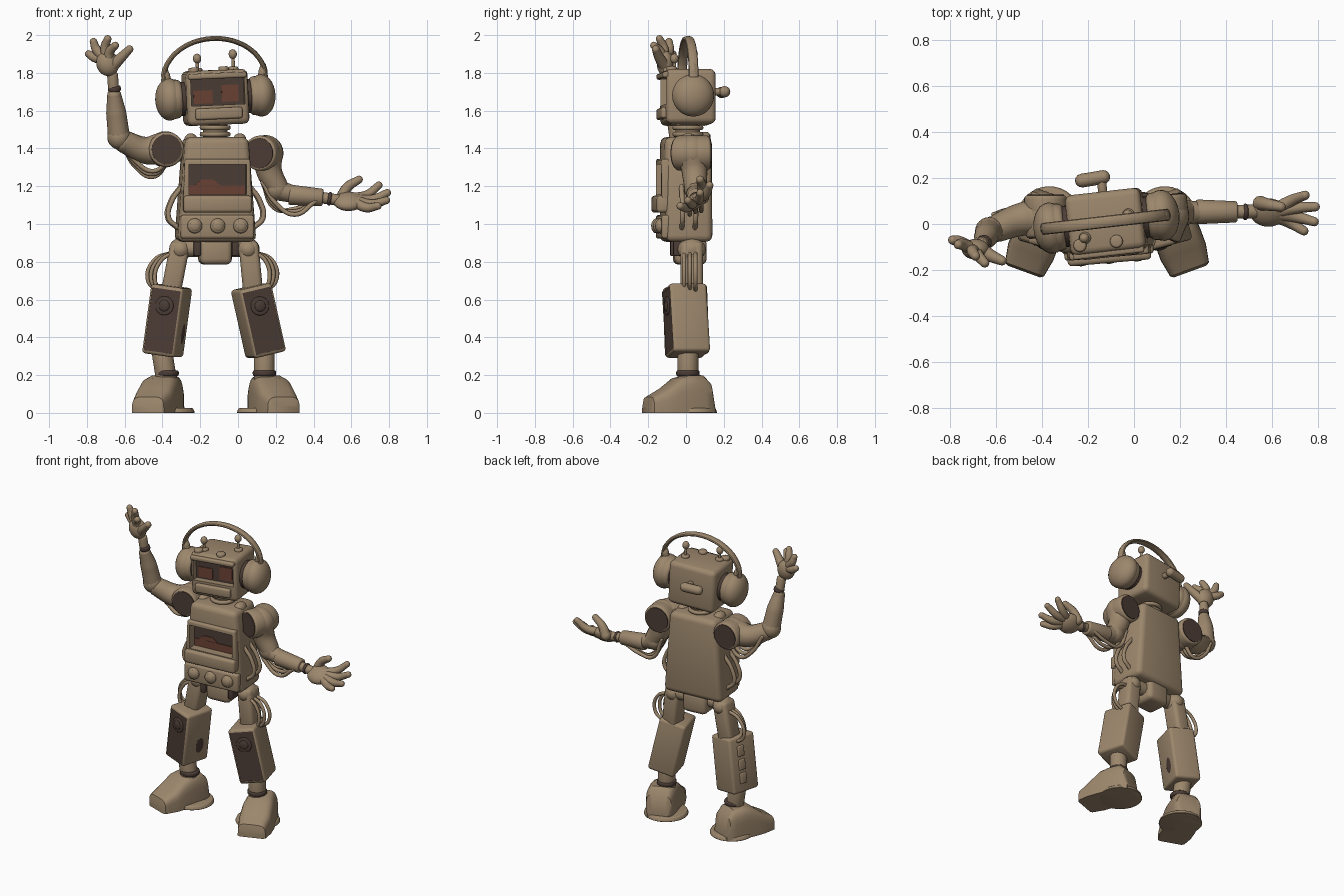
import bpy, bmesh, math
from math import radians, pi
from mathutils import Matrix, Vector, Euler

if "Cube" in bpy.data.objects:
    bpy.data.objects.remove(bpy.data.objects["Cube"])


def material(name, rgb):
    m = bpy.data.materials.new(name)
    m.use_nodes = True
    m.diffuse_color = (*rgb, 1)
    m.node_tree.nodes["Principled BSDF"].inputs["Base Color"].default_value = (*rgb, 1)
    return m


TAN = material("tan shell", (0.335, 0.243, 0.152))
DARK = material("dark brown", (0.072, 0.046, 0.037))
RUST = material("rust screen", (0.145, 0.054, 0.033))
parts = []
frame = Matrix()


def set_frame(loc=(0, 0, 0), yaw=0, roll=0):
    global frame
    frame = (Matrix.Translation(loc) @ Matrix.Rotation(radians(yaw), 4, 'Z')
             @ Matrix.Rotation(radians(roll), 4, 'Y'))


def add(name, bm, mat, loc=(0, 0, 0), rot=(0, 0, 0)):
    bmesh.ops.recalc_face_normals(bm, faces=bm.faces)
    me = bpy.data.meshes.new(name)
    bm.to_mesh(me)
    bm.free()
    me.materials.append(mat)
    ob = bpy.data.objects.new(name, me)
    bpy.context.collection.objects.link(ob)
    ob.matrix_world = frame @ Matrix.Translation(loc) @ Euler(rot).to_matrix().to_4x4()
    parts.append(ob)
    return ob


def box(name, loc, size, mat=TAN, bevel=0.02, taper=1.0, rot=(0, 0, 0)):
    bm = bmesh.new()
    bmesh.ops.create_cube(bm, size=1)
    for v in bm.verts:
        v.co = Vector(a * b for a, b in zip(v.co, size))
        if v.co.z > 0:
            v.co.x *= taper
    if bevel:
        bmesh.ops.bevel(bm, geom=bm.edges[:], offset=bevel, segments=3, profile=0.5, affect='EDGES')
    return add(name, bm, mat, loc, rot)


def ball(name, loc, radii, mat=TAN, rot=(0, 0, 0)):
    bm = bmesh.new()
    bmesh.ops.create_uvsphere(bm, u_segments=24, v_segments=14, radius=1)
    bmesh.ops.scale(bm, vec=radii, verts=bm.verts)
    return add(name, bm, mat, loc, rot)


def cyl(name, a, b, r1, r2=None, mat=TAN, bevel=0.01):
    a, b = Vector(a), Vector(b)
    bm = bmesh.new()
    bmesh.ops.create_cone(bm, cap_ends=True, segments=32, radius1=r1,
                          radius2=r1 if r2 is None else r2, depth=(b - a).length)
    if bevel:
        rims = [e for e in bm.edges if any(len(f.verts) > 4 for f in e.link_faces)]
        bmesh.ops.bevel(bm, geom=rims, offset=bevel, segments=3, profile=0.5, affect='EDGES')
    return add(name, bm, mat, (a + b) / 2, (b - a).to_track_quat('Z', 'Y').to_euler())


def tube(name, pts, radii, mat=TAN):
    """Smooth round limb through points, with ball ends."""
    if isinstance(radii, (int, float)):
        radii = [radii] * len(pts)
    cu = bpy.data.curves.new(name, 'CURVE')
    cu.dimensions, cu.bevel_depth, cu.bevel_resolution, cu.resolution_u = '3D', 1, 4, 8
    sp = cu.splines.new('BEZIER')
    sp.bezier_points.add(len(pts) - 1)
    for p, co, r in zip(sp.bezier_points, pts, radii):
        p.co, p.radius = co, r
        p.handle_left_type = p.handle_right_type = 'AUTO'
    tmp = bpy.data.objects.new(name + " path", cu)
    bpy.context.collection.objects.link(tmp)
    me = bpy.data.meshes.new_from_object(tmp.evaluated_get(bpy.context.evaluated_depsgraph_get()))
    bpy.data.objects.remove(tmp)
    bm = bmesh.new()
    bm.from_mesh(me)
    for co, r in ((pts[0], radii[0]), (pts[-1], radii[-1])):
        bmesh.ops.create_uvsphere(bm, u_segments=12, v_segments=8, radius=r,
                                  matrix=Matrix.Translation(co))
    return add(name, bm, mat)


def recess(ob, loc, size):
    """Cut a box-shaped opening into a part."""
    cutter = box("cutter", loc, size, bevel=0)
    parts.remove(cutter)
    mod = ob.modifiers.new("opening", 'BOOLEAN')
    mod.object, mod.operation, mod.solver = cutter, 'DIFFERENCE', 'EXACT'
    bpy.context.view_layer.update()
    me = bpy.data.meshes.new_from_object(ob.evaluated_get(bpy.context.evaluated_depsgraph_get()))
    ob.modifiers.clear()
    ob.data = me
    bpy.data.objects.remove(cutter)


# Head with recessed visor
set_frame((-0.12, 0.01, 1.67), yaw=6.5, roll=-2.5)
head = box("head", (0, 0, 0), (0.33, 0.265, 0.29), bevel=0.03)
recess(head, (0, -0.13, 0.03), (0.285, 0.10, 0.14))
box("visor_screen", (0, -0.085, 0.03), (0.285, 0.008, 0.14), DARK, 0)
for x, z, w, h in ((-0.075, 0.005, 0.10, 0.07), (0.07, 0.02, 0.09, 0.09)):
    box("visor_eye", (x, -0.091, z), (w, 0.006, h), RUST, 0)
box("mouth_ledge", (0, -0.13, -0.085), (0.25, 0.05, 0.06), bevel=0.012)
box("brow", (0, -0.13, 0.115), (0.31, 0.04, 0.03), bevel=0.01)
for x, y, z in ((-0.095, -0.06, 0.21), (0.105, 0.02, 0.225)):
    cyl("antenna_base", (x, y, 0.13), (x, y, 0.16), 0.026)
    cyl("antenna_stem", (x, y, 0.14), (x, y, z), 0.009, bevel=0)
    ball("antenna_tip", (x, y, z), (0.022, 0.022, 0.026))
for x in (-0.12, 0.04):
    cyl("head_button", (x, -0.09, 0.13), (x, -0.09, 0.163), 0.028)
cyl("back_stem", (0, 0.12, 0.03), (0, 0.19, 0.03), 0.02)
tube("back_handle", [(-0.085, 0.19, 0.03), (-0.04, 0.192, 0.03), (0.01, 0.195, 0.03)], 0.03)

# Headphones
for s in (-1, 1):
    cyl("ear_gasket", (s * 0.15, 0, 0), (s * 0.19, 0, 0), 0.09, mat=DARK)
    cyl("ear_pad", (s * 0.182, 0, 0), (s * 0.25, 0, 0), 0.10, 0.108, bevel=0.02)
    ball("ear_cup", (s * 0.245, 0, 0), (0.075, 0.112, 0.112))
    tube("band_holder", [(s * 0.25, 0, 0.09), (s * 0.26, 0, 0.13), (s * 0.262, 0, 0.16)],
         [0.022, 0.024, 0.015])
arc = [(0.272 * math.cos(t * pi / 12), 0, 0.10 + 0.212 * math.sin(t * pi / 12)) for t in range(13)]
band = tube("headband", arc, 0.013)
for v in band.data.vertices:
    v.co.y *= 2.0

# Neck
set_frame((-0.12, 0.0, 0), yaw=5)
cyl("neck", (0, 0.01, 1.42), (0, 0.01, 1.56), 0.065)
for z in (1.475, 1.51):
    cyl("neck_ring", (0, 0.01, z - 0.012), (0, 0.01, z + 0.012), 0.082)

# Torso with screen, ledge and knobs
torso = box("torso", (0, 0, 1.183), (0.42, 0.25, 0.555), bevel=0.035, taper=0.8)
box("screen_frame", (0, -0.12, 1.235), (0.365, 0.05, 0.22), bevel=0.012, taper=0.95)
for ob in (torso, parts[-1]):
    recess(ob, (0, -0.13, 1.235), (0.305, 0.11, 0.16))
box("chest_screen", (0, -0.08, 1.235), (0.305, 0.008, 0.16), DARK, 0)
box("chest_screen_glow", (0, -0.086, 1.18), (0.30, 0.006, 0.05), RUST, 0)
box("chest_screen_patch", (-0.05, -0.0855, 1.215), (0.16, 0.005, 0.04), RUST, 0, taper=0.4)
box("chest_ledge", (0, -0.13, 1.105), (0.365, 0.08, 0.09), bevel=0.018)
box("control_panel", (0, -0.12, 0.985), (0.39, 0.05, 0.125), bevel=0.015)
for x in (-0.122, 0, 0.122):
    cyl("control_knob", (x, -0.13, 0.99), (x, -0.165, 0.99), 0.042, 0.036)
    ball("knob_cap", (x, -0.16, 0.99), (0.03, 0.014, 0.03))
for s in (-1, 1):
    ball("collar_bump", (s * 0.13, 0, 1.445), (0.035, 0.05, 0.035))
    for y in (-0.04, 0.03):
        tube("side_cable", [(s * 0.18, y, 1.20), (s * 0.235, y, 1.12),
                            (s * 0.25, y, 1.03), (s * 0.2, y, 0.98)], 0.013)

# Pelvis
box("pelvis", (0, 0.02, 0.855), (0.17, 0.17, 0.14), bevel=0.03)
cyl("hip_bar", (-0.2, 0.03, 0.87), (0.2, 0.03, 0.87), 0.045)
for s in (-1, 1):
    box("hip_gap", (s * 0.1, -0.03, 0.87), (0.035, 0.09, 0.08), DARK, 0.008)


# Foot shell lofted from cross-sections along its length
def foot(name):
    sections = ((-0.22, 0.075, 0.045), (-0.21, 0.09, 0.085), (-0.13, 0.105, 0.13), (-0.06, 0.105, 0.185),
                (0.0, 0.10, 0.20), (0.08, 0.095, 0.20), (0.12, 0.085, 0.16), (0.14, 0.07, 0.05))
    bm = bmesh.new()
    rings = []
    for y, w, h in sections:
        ring = []
        for i in range(13):
            c, s = math.cos(i * pi / 12), math.sin(i * pi / 12)
            ring.append(bm.verts.new((w * math.copysign(abs(c) ** 0.45, c), y, h * abs(s) ** 0.45)))
        rings.append(ring)
    for a, b in zip(rings, rings[1:]):
        for i in range(13):
            j = (i + 1) % 13
            bm.faces.new((a[i], a[j], b[j], b[i]))
    bm.faces.new(rings[0])
    bm.faces.new(rings[-1])
    add(name, bm, TAN)


# Legs: thigh, speaker shin, ankle, foot
legs = (("right", -1, (-0.375, 0, 0.488), 8, (-0.405, 0), (-0.305, 0.03, 0.90), (-0.355, 0.03, 0.64)),
        ("left", 1, (0.108, 0, 0.488), -13, (0.17, 0), (0.055, 0.03, 0.90), (0.08, 0.03, 0.64)))
for side, s, shin, roll, sole, hip, knee in legs:
    set_frame()
    mid = (Vector(hip) + Vector(knee)) / 2
    lean = math.atan2(hip[0] - knee[0], hip[2] - knee[2])
    box(side + "_thigh", mid, (0.105, 0.12, 0.27), bevel=0.025, rot=(0, lean, 0))
    ball(side + "_hip_joint", (hip[0], 0.03, 0.865), (0.06, 0.075, 0.06))
    for i in range(3):
        y, out = 0.03 * i - 0.01, 0.075 + 0.018 * i
        tube(side + "_thigh_cable", [(hip[0] + s * 0.03, y, 0.85), (mid[0] + s * out, y, 0.81),
                                     (knee[0] + s * (out + 0.01), y, 0.70), (knee[0] + s * 0.05, y, 0.64)], 0.011)
    set_frame(shin, yaw=s * 15, roll=roll)
    shell = box(side + "_shin", (0, 0, 0), (0.18, 0.205, 0.37), bevel=0.018)
    recess(shell, (0, -0.1025, 0), (0.157, 0.02, 0.335))
    box(side + "_speaker_panel", (0, -0.094, 0), (0.157, 0.008, 0.335), DARK, 0)
    cyl(side + "_speaker_ring", (0, -0.09, 0.08), (0, -0.105, 0.08), 0.05, mat=DARK, bevel=0.006)
    ball(side + "_speaker_dome", (0, -0.103, 0.08), (0.03, 0.01, 0.03), DARK)
    if s < 0:
        ball("right_shin_port", (0.089, 0.02, -0.06), (0.005, 0.032, 0.055), DARK)
        for z in (-0.09, 0, 0.09):
            box("right_shin_rib", (-0.092, 0.02, z), (0.016, 0.05, 0.07), bevel=0.006)
    set_frame()
    low = (sole[0] + 0.03 * -s, 0.01, 0.15)
    cyl(side + "_ankle", low, (shin[0] + s * 0.03, 0.01, 0.34), 0.055)
    cyl(side + "_ankle_ring", (low[0], 0.01, 0.195), (low[0], 0.01, 0.225), 0.062, mat=DARK)
    set_frame((*sole, 0), yaw=s * 20)
    foot(side + "_foot")
    cyl(side + "_heel_plate", (-s * 0.025, 0.035, 0), (-s * 0.025, 0.035, 0.025), 0.142, 0.132, bevel=0.006)

# Shoulder drums: front and back halves, each with a dark face
for side, x, z, front, back in (("right", -0.385, 1.395, 5, 0), ("left", 0.145, 1.375, -22, 6)):
    for y, yaw in ((-1, front), (1, back)):
        set_frame((x, 0.035, z), yaw=yaw)
        cyl(side + "_shoulder", (0, 0, 0), (0, y * 0.09, 0), 0.093, bevel=0.015)
        cyl(side + "_shoulder_face", (0, y * 0.088, 0), (0, y * 0.094, 0), 0.08, mat=DARK, bevel=0)
    set_frame()
    ball(side + "_shoulder_dome", (x, 0.035, z), (0.096, 0.09, 0.096))
cyl("shoulder_axle", (-0.385, 0.03, 1.38), (0.15, 0.03, 1.38), 0.05)


def fingers(side, palm, tips, thumb, lift):
    palm = Vector(palm)
    for tip in tips:
        tip = Vector(tip)
        tube(side + "_finger", [palm.lerp(tip, 0.2), palm.lerp(tip, 0.62) + Vector(lift), tip], [0.028, 0.025, 0.02])
    tube(side + "_thumb", thumb, [0.033, 0.027, 0.021])


# Raised right arm
tube("right_upper_arm", [(-0.40, 0.03, 1.40), (-0.49, 0.02, 1.39), (-0.60, -0.02, 1.435)], [0.085, 0.072, 0.06])
ball("right_elbow", (-0.63, -0.03, 1.46), (0.062, 0.06, 0.065))
tube("right_forearm", [(-0.63, -0.03, 1.46), (-0.645, -0.055, 1.59), (-0.655, -0.08, 1.68)], [0.058, 0.053, 0.038])
cyl("right_wrist", (-0.655, -0.075, 1.66), (-0.665, -0.095, 1.80), 0.029)
cyl("right_wrist_band", (-0.652, -0.08, 1.70), (-0.656, -0.085, 1.73), 0.034, mat=DARK)
ball("right_palm", (-0.69, -0.11, 1.85), (0.06, 0.045, 0.068), rot=(0, -0.3, 0))
right_tips = ((-0.79, -0.07, 1.90), (-0.765, -0.09, 1.965), (-0.69, -0.14, 1.98), (-0.65, -0.17, 1.945))
fingers("right", (-0.695, -0.11, 1.86), right_tips,
        [(-0.67, -0.11, 1.83), (-0.62, -0.14, 1.88), (-0.575, -0.16, 1.925)], (-0.012, 0.01, 0))

# Outstretched left arm, palm turned up and forward
tube("left_upper_arm", [(0.155, 0.035, 1.38), (0.165, 0.045, 1.28), (0.21, 0.05, 1.19)], [0.085, 0.07, 0.06])
ball("left_elbow", (0.205, 0.05, 1.185), (0.065, 0.06, 0.062))
tube("left_forearm", [(0.21, 0.05, 1.18), (0.30, 0.052, 1.155)], [0.055, 0.045])
cyl("left_cuff", (0.27, 0.053, 1.155), (0.45, 0.053, 1.14), 0.054, 0.046)
cyl("left_wrist", (0.44, 0.053, 1.14), (0.54, 0.055, 1.125), 0.03)
cyl("left_wrist_band", (0.475, 0.053, 1.135), (0.495, 0.053, 1.132), 0.036, mat=DARK)
ball("left_palm", (0.585, 0.05, 1.12), (0.08, 0.07, 0.04), rot=(0.6, 0, 0))
left_tips = ((0.745, 0.125, 1.205), (0.79, 0.075, 1.165), (0.785, 0.01, 1.125), (0.74, -0.03, 1.095))
fingers("left", (0.585, 0.05, 1.12), left_tips,
        [(0.55, 0.09, 1.14), (0.58, 0.085, 1.195), (0.64, 0.075, 1.235)], (0, 0.005, -0.018))

# Hanging arm cables
for i in range(3):
    y, d = 0.03 * i, 0.015 * i
    tube("right_arm_cable", [(-0.61, y - 0.02, 1.42), (-0.54, y, 1.33 - d), (-0.45, y, 1.28 - d),
                             (-0.37, y, 1.33)], 0.012)
    tube("left_arm_cable", [(0.13, y + 0.02, 1.22), (0.20, y + 0.02, 1.11 - d), (0.30, y + 0.02, 1.05 + d),
                            (0.41, y + 0.02, 1.12)], 0.012)

# Smooth shading with sharp edges kept
bpy.ops.object.select_all(action='DESELECT')
for ob in parts:
    ob.select_set(True)
bpy.context.view_layer.objects.active = parts[0]
bpy.ops.object.shade_smooth_by_angle(angle=radians(35))
